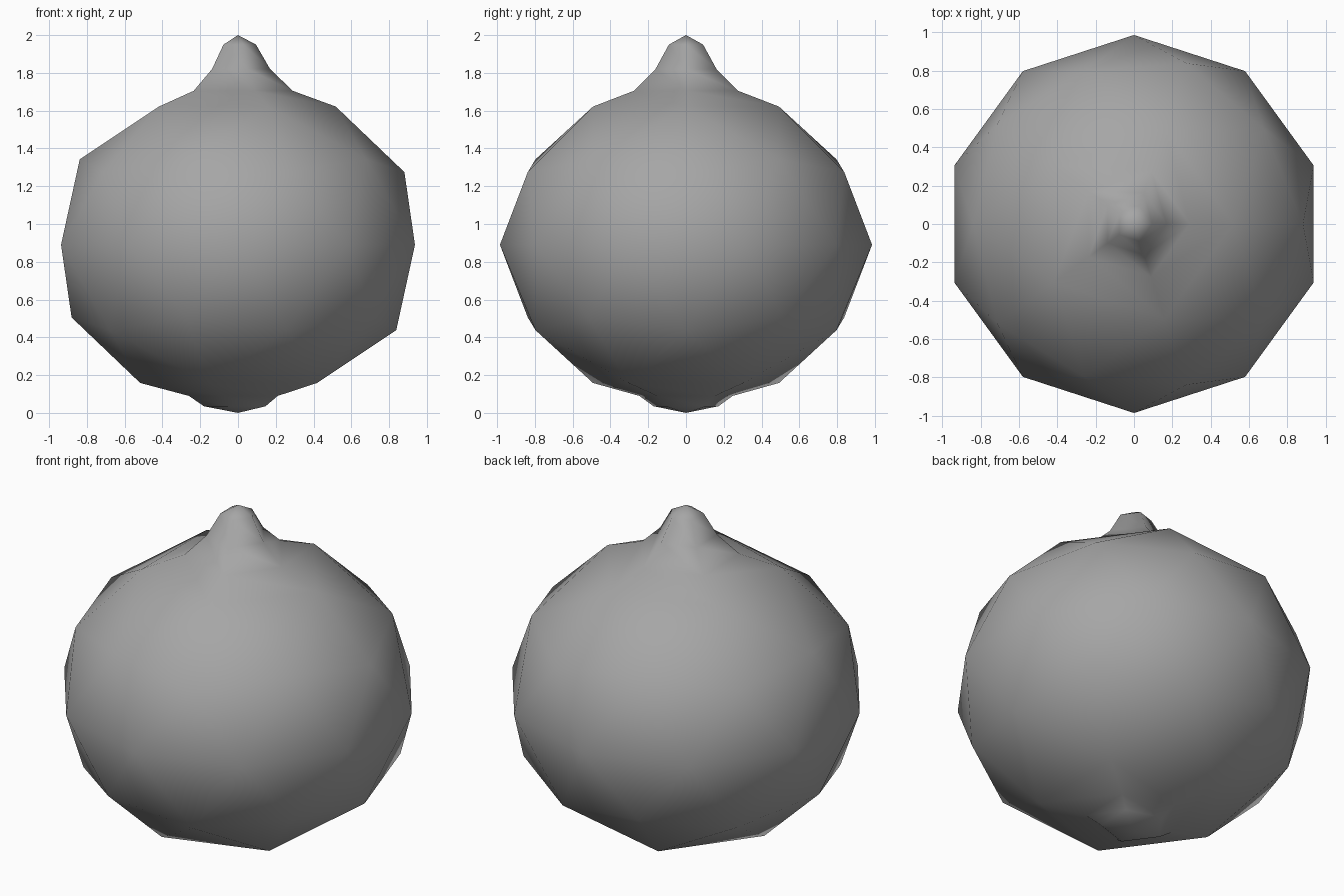
import bpy, bmesh, math

if "Cube" in bpy.data.objects:
    bpy.data.objects.remove(bpy.data.objects["Cube"])

bm = bmesh.new()

# Round body: coarse icosphere with its poles on z, slightly flattened
bmesh.ops.create_icosphere(bm, subdivisions=2, radius=1.0)
for v in bm.verts:
    v.co.x *= 0.985
    v.co.y *= 0.985
    v.co.z = 0.89 + v.co.z * 0.86


def reshape_pole(pole, rings, tip_z):
    """Replace a pole by five-sided (radius, z) rings ending in a tip."""
    tri = list(pole.link_faces)
    face = bmesh.ops.dissolve_faces(bm, faces=tri)["region"][0]
    for radius, z in rings:
        face = bmesh.ops.extrude_discrete_faces(bm, faces=[face])["faces"][0]
        for v in face.verts:
            k = radius / math.hypot(v.co.x, v.co.y)
            v.co = (v.co.x * k, v.co.y * k, z)
    tip = bmesh.ops.poke(bm, faces=[face])["verts"][0]
    tip.co = (0, 0, tip_z)


# Stem nub on top and small button underneath
top = max(bm.verts, key=lambda v: v.co.z)
reshape_pole(top, [(0.29, 1.705), (0.17, 1.82), (0.095, 1.95)], 2.0)
bottom = min(bm.verts, key=lambda v: v.co.z)
reshape_pole(bottom, [(0.26, 0.09), (0.18, 0.035)], 0.0)

bmesh.ops.recalc_face_normals(bm, faces=bm.faces)
for f in bm.faces:
    f.smooth = True

mesh = bpy.data.meshes.new("round_body")
bm.to_mesh(mesh)
bm.free()

# Single plain grey
grey = bpy.data.materials.new("mid grey")
grey.diffuse_color = (0.38, 0.38, 0.38, 1.0)
grey.use_nodes = True
grey.node_tree.nodes["Principled BSDF"].inputs["Base Color"].default_value = grey.diffuse_color
mesh.materials.append(grey)

body = bpy.data.objects.new("round_body", mesh)
bpy.context.collection.objects.link(body)
